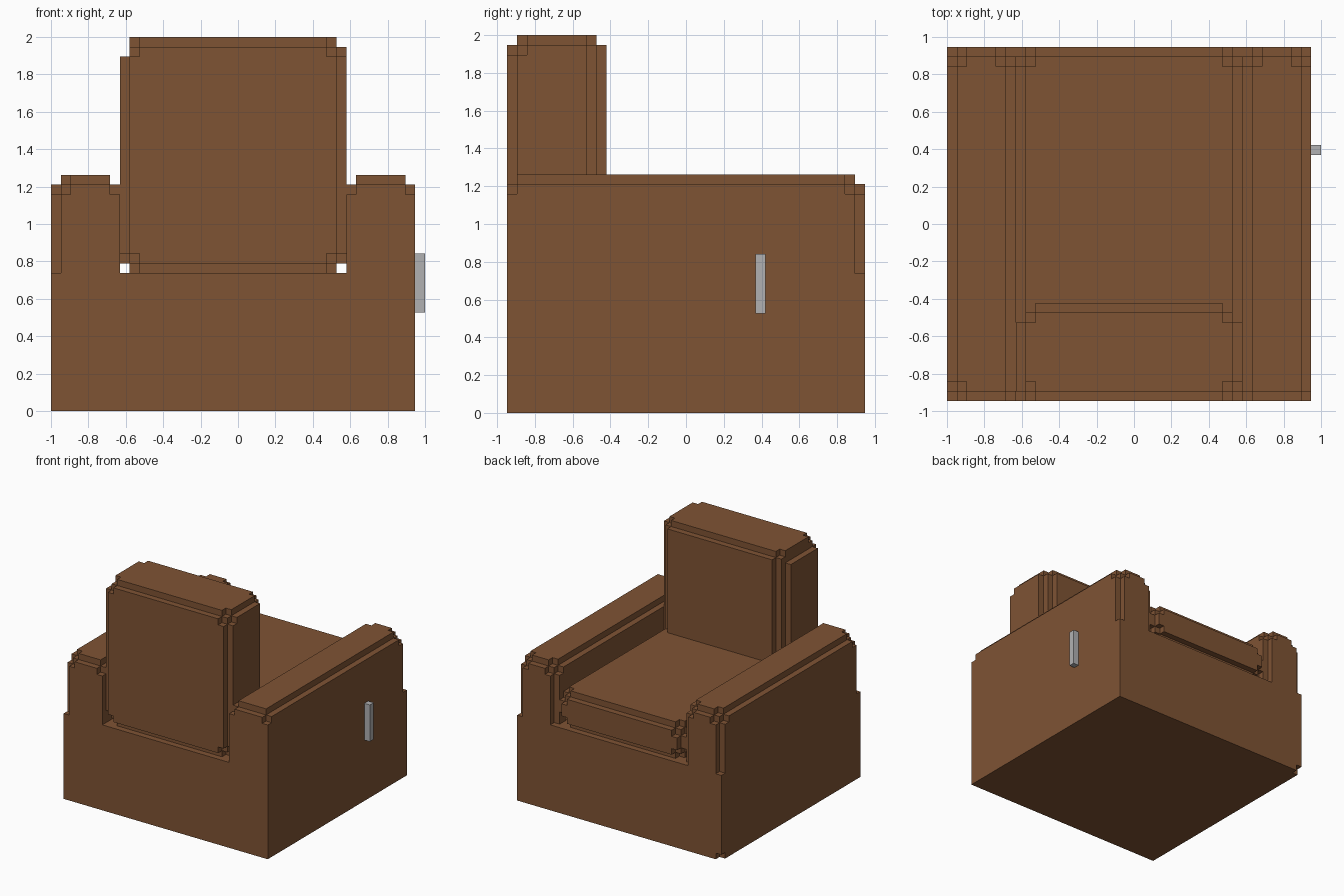
import bpy, bmesh

cube = bpy.data.objects.get("Cube")
if cube:
    bpy.data.objects.remove(cube, do_unlink=True)

U = 2 / 38                 # size of one block
ORIGIN = (-19, -18, 0)     # block coordinates of the lower corner


def material(name, rgb):
    m = bpy.data.materials.new(name)
    m.use_nodes = True
    m.diffuse_color = (*rgb, 1)
    m.node_tree.nodes["Principled BSDF"].inputs["Base Color"].default_value = (*rgb, 1)
    return m


leather = material("brown leather", (0.212, 0.087, 0.034))
metal = material("light grey metal", (0.44, 0.44, 0.45))


def block_part(name, lo, hi, mat, keep=lambda x, y, z: True):
    """Box whose outer two block layers can be notched by keep(x, y, z), indices 0-4."""
    cuts = [[a, a + 1, a + 2, b - 2, b - 1, b] if b - a > 4 else [a, b]
            for a, b in zip(lo, hi)]
    sizes = [len(c) - 1 for c in cuts]
    cells = {(x, y, z) for x in range(sizes[0]) for y in range(sizes[1])
             for z in range(sizes[2]) if keep(x, y, z)}
    bm = bmesh.new()
    verts = {}

    def vert(idx):
        if idx not in verts:
            verts[idx] = bm.verts.new([(cuts[k][idx[k]] + ORIGIN[k]) * U for k in range(3)])
        return verts[idx]

    for cell in cells:
        for a in range(3):
            b, c = (a + 1) % 3, (a + 2) % 3
            for side in (0, 1):
                nb = list(cell)
                nb[a] += 2 * side - 1
                if tuple(nb) in cells:
                    continue
                loop = []
                for db, dc in ((0, 0), (1, 0), (1, 1), (0, 1)):
                    p = list(cell)
                    p[a] += side
                    p[b] += db
                    p[c] += dc
                    loop.append(vert(tuple(p)))
                bm.faces.new(loop if side else loop[::-1])
    bmesh.ops.dissolve_limit(bm, angle_limit=0.01, verts=bm.verts, edges=bm.edges)
    me = bpy.data.meshes.new(name)
    bm.to_mesh(me)
    bm.free()
    me.materials.append(mat)
    ob = bpy.data.objects.new(name, me)
    bpy.context.collection.objects.link(ob)
    return ob


def depth(i):
    return min(i, 4 - i)


def rounded(dx, dy, dz):
    """True where a block survives the stepped rounding of edges and corners."""
    d = sorted((dx, dy, dz))
    return d[1] > 0 and d != [0, 1, 1]


def arm_rule(square_corners):
    # Rounded at the top and the vertical edges, except the listed square corners
    def keep(x, y, z):
        dx, dy, dz = depth(x), depth(y), 4 - z
        if (x > 2, y > 2) in square_corners:
            top_edge = dz == 0 and (dx == 0 or dy == 0)
            return not top_edge and not (dx == 0 and dy == 0 and dz <= 1)
        return rounded(dx, dy, dz)
    return keep


def backrest_rule(x, y, z):
    dx, dy, dz = depth(x), depth(y), depth(z)
    if y > 2 and dx + dy <= 1:          # deeper steps beside the padded face
        return False
    if x == 0 and z >= 3:               # one side is cut lower at the top
        return False
    return rounded(dx, dy, dz)


def cushion_rule(x, y, z):
    return rounded(depth(x), 4 - y, depth(z))


# Solid base with one nicked bottom corner
block_part("base", (0, 0, 0), (37, 36, 14), leather,
           lambda x, y, z: (x, y, z) != (0, 4, 0))

# Arms
block_part("right_arm", (0, 0, 14), (7, 36, 24), leather, arm_rule({(True, False)}))
block_part("left_arm", (30, 0, 14), (37, 36, 24), leather,
           arm_rule({(True, False), (False, False)}))

# Padding
block_part("seat_cushion", (7, 4, 14), (30, 36, 20), leather, cushion_rule)
block_part("backrest", (7, 0, 14), (30, 10, 38), leather, backrest_rule)

# Side lever
block_part("side_handle", (37, 25, 10), (38, 26, 16), metal)
